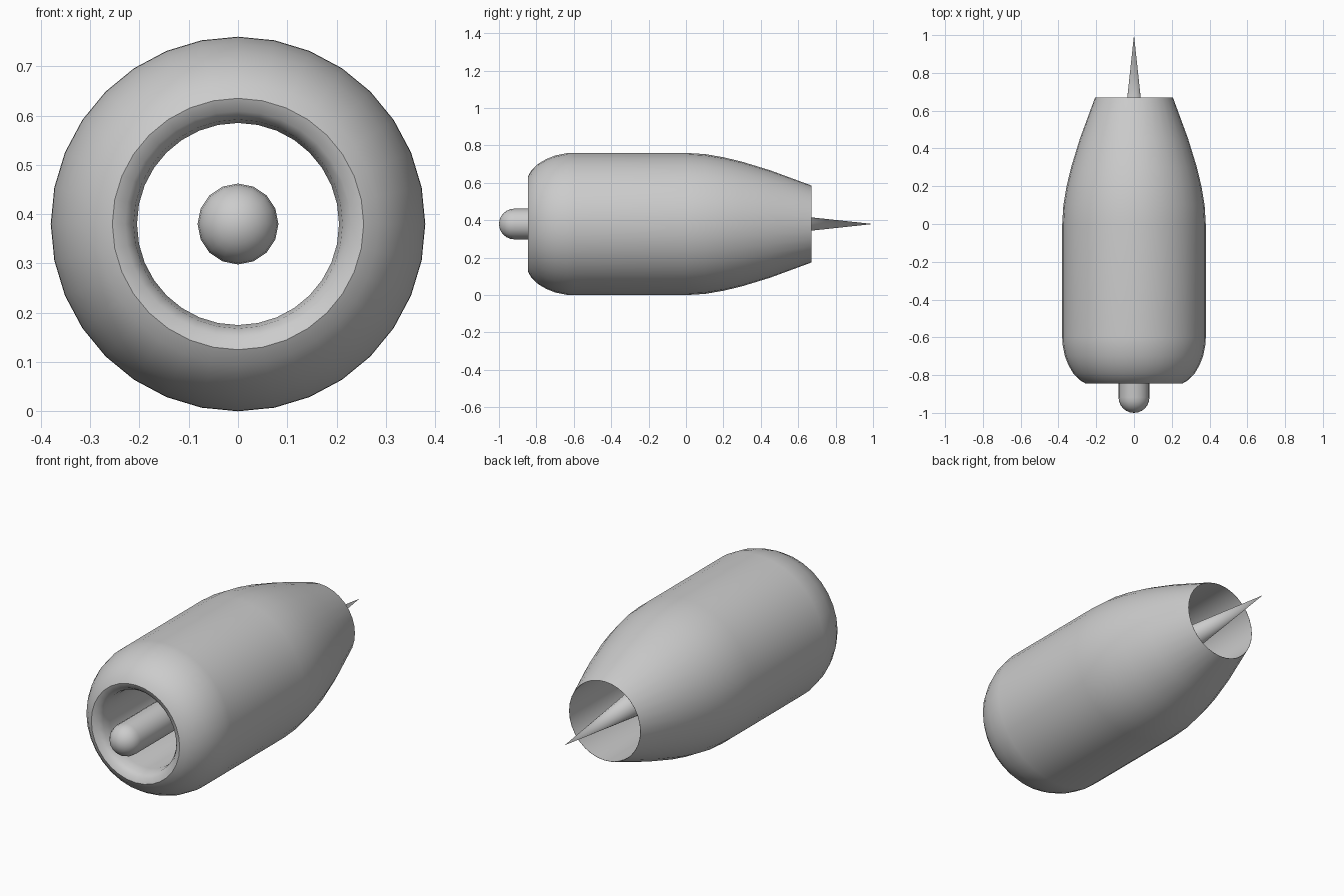
import bpy, bmesh, math

if "Cube" in bpy.data.objects:
    bpy.data.objects.remove(bpy.data.objects["Cube"])

AXIS_Z = 0.38


def lathe(name, profile, sides):
    """Revolve (y, radius) points round the horizontal y axis."""
    bm = bmesh.new()
    rings = []
    for y, r in profile:
        if r == 0:
            rings.append([bm.verts.new((0, y, AXIS_Z))] * sides)
        else:
            rings.append([bm.verts.new((r * math.sin(2 * math.pi * i / sides), y,
                                        AXIS_Z + r * math.cos(2 * math.pi * i / sides)))
                          for i in range(sides)])
    for a, b in zip(rings, rings[1:]):
        for i in range(sides):
            j = (i + 1) % sides
            quad = list(dict.fromkeys((a[i], b[i], b[j], a[j])))
            bm.faces.new(quad)
    mesh = bpy.data.meshes.new(name)
    bm.to_mesh(mesh)
    bm.free()
    obj = bpy.data.objects.new(name, mesh)
    bpy.context.collection.objects.link(obj)
    bpy.ops.object.select_all(action='DESELECT')
    obj.select_set(True)
    bpy.context.view_layer.objects.active = obj
    # consistent outward normals
    bpy.ops.object.mode_set(mode='EDIT')
    bpy.ops.mesh.select_all(action='SELECT')
    bpy.ops.mesh.normals_make_consistent(inside=False)
    bpy.ops.object.mode_set(mode='OBJECT')
    bpy.ops.object.shade_smooth_by_angle(angle=math.radians(40))
    return obj


# engine cowling: rounded intake lip, straight barrel, tapering tail, through duct
outer = [(-0.845, 0.255), (-0.828, 0.285), (-0.79, 0.322), (-0.745, 0.348),
         (-0.70, 0.366), (-0.635, 0.379), (-0.60, 0.38), (0.0, 0.38),
         (0.10, 0.374), (0.20, 0.357), (0.30, 0.333), (0.45, 0.287), (0.67, 0.206)]
inner = [(0.67, 0.205), (-0.765, 0.205), (-0.81, 0.212), (-0.835, 0.229)]
lathe("engine_cowling", outer + inner + outer[:1], 32)

# central shaft: domed nose, straight rod, long pointed tail cone
R = 0.082
nose = [(-1 + R - R * math.cos(math.radians(a)), R * math.sin(math.radians(a)))
        for a in range(0, 91, 15)]
lathe("central_shaft", nose + [(0.24, R), (1.0, 0)], 16)
